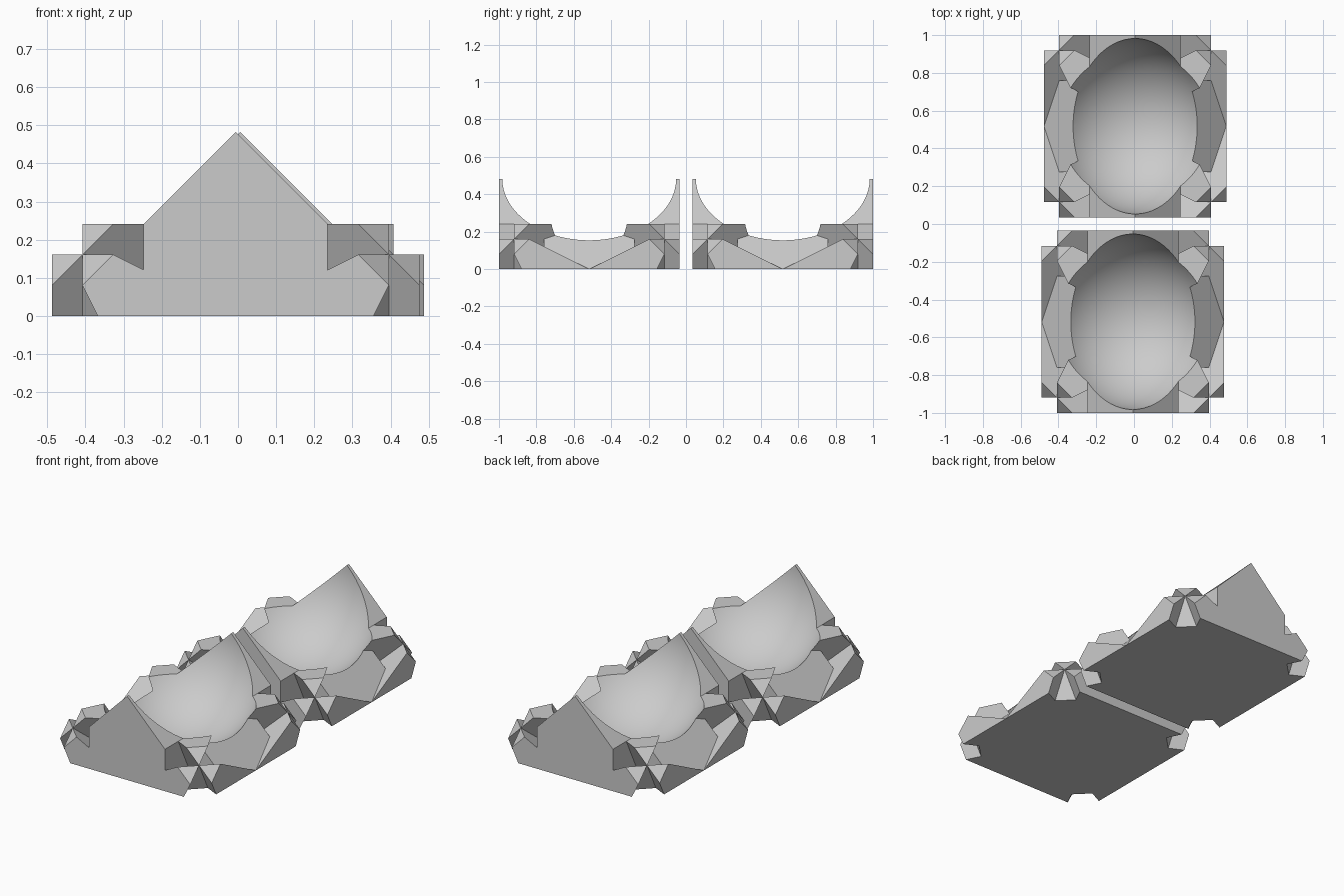
import bpy, bmesh, math
from itertools import combinations
from mathutils import Matrix, Vector

if "Cube" in bpy.data.objects:
    bpy.data.objects.remove(bpy.data.objects["Cube"])

U = 0.0804           # grid unit of the block (the block is 12 units wide)
BOWL_R = 5.78        # bowl radius in grid units

grey = bpy.data.materials.new("light_grey")
grey.diffuse_color = (0.6, 0.6, 0.6, 1)
grey.use_nodes = True
grey.node_tree.nodes["Principled BSDF"].inputs["Base Color"].default_value = grey.diffuse_color


def convex(name, planes):
    """Convex solid from half-spaces p*a + q*b + r*c <= d,
    where a, b, c are distances in from the left, front and bottom."""
    planes = planes + [(-1, 0, 0, 0), (0, -1, 0, 0), (0, 0, -1, 0)]
    points = set()
    for trio in combinations(planes, 3):
        m = Matrix([p[:3] for p in trio])
        if abs(m.determinant()) < 1e-6:
            continue
        v = m.inverted() @ Vector([p[3] for p in trio])
        if all(Vector(p[:3]).dot(v) <= p[3] + 1e-5 for p in planes):
            points.add(tuple(round(k, 5) + 0.0 for k in v))
    bm = bmesh.new()
    for a, b, c in points:
        bm.verts.new((a - 6, b - 6, c))
    bmesh.ops.convex_hull(bm, input=bm.verts[:])
    bmesh.ops.dissolve_limit(bm, angle_limit=0.01, verts=bm.verts[:], edges=bm.edges[:])
    bmesh.ops.recalc_face_normals(bm, faces=bm.faces[:])
    mesh = bpy.data.meshes.new(name)
    bm.to_mesh(mesh)
    bm.free()
    mesh.materials.append(grey)
    ob = bpy.data.objects.new(name, mesh)
    bpy.context.collection.objects.link(ob)
    return ob


def bake(ob):
    """Turn the modifiers into plain mesh."""
    deps = bpy.context.evaluated_depsgraph_get()
    deps.update()
    mesh = bpy.data.meshes.new_from_object(ob.evaluated_get(deps))
    ob.modifiers.clear()
    ob.data = mesh


def combine(ob, other, operation):
    mod = ob.modifiers.new(operation.lower(), 'BOOLEAN')
    mod.operation = operation
    mod.solver = 'EXACT'
    mod.object = other
    bake(ob)
    bpy.data.objects.remove(other)


# Half-spaces shared by the three lobes of each corner star
cap = (-1, -1, 1, 0)
low = (1, 1, 2, 6)
in_a = (-2, 1, -1, -3)
in_b = (1, -2, -1, -3)
wedge = (-1, 0, 1, 0)

# One quarter of the block: ridge body, side body, star lobes, corner filler
block = convex("front_block", [wedge, (-1, 0, 0, -3), (1, 0, 0, 6), (0, 1, 0, 6)])
parts = [
    convex("side_body", [wedge, (0, -1, 0, -3), (1, 0, 0, 6), (0, 1, 0, 6)]),
    convex("front_lobe", [low, in_a, cap, (1, 0, 0, 5), (0, 1, 0, 5)]),
    convex("side_lobe", [low, in_b, cap, (1, 0, 0, 4), (0, 1, 0, 6)]),
    convex("corner_filler", [(-2, -2, -1, -6), low, (1, 0, 0, 5), (0, 1, 0, 5)]),
    convex("top_lobe", [in_a, in_b, cap, (0, 0, 1, 3), (1, 0, 0, 4), (0, 1, 0, 5)]),
]
for part in parts:
    combine(block, part, 'UNION')

# Open the quarter along its two inner walls, then mirror it
bm = bmesh.new()
bm.from_mesh(block.data)
inner = [f for f in bm.faces
         if all(abs(v.co.x) < 1e-3 for v in f.verts)
         or all(abs(v.co.y) < 1e-3 for v in f.verts)]
bmesh.ops.delete(bm, geom=inner, context='FACES')
bm.to_mesh(block.data)
bm.free()
mirror = block.modifiers.new("mirror", 'MIRROR')
mirror.use_axis = (True, True, False)
mirror.use_clip = True
mirror.merge_threshold = 0.001
bake(block)

bm = bmesh.new()
bm.from_mesh(block.data)
bmesh.ops.dissolve_limit(bm, angle_limit=0.005, verts=bm.verts[:], edges=bm.edges[:])
bmesh.ops.recalc_face_normals(bm, faces=bm.faces[:])
bm.to_mesh(block.data)
bm.free()

# Round bowl hollowed out of the ridge
bpy.ops.mesh.primitive_uv_sphere_add(segments=96, ring_count=48, radius=BOWL_R,
                                     location=(0, 0, 6))
bowl = bpy.context.object
bowl.data.materials.append(grey)
combine(block, bowl, 'DIFFERENCE')
block.data.transform(Matrix.Scale(U, 4))

# Smooth bowl, sharp facets
bpy.ops.object.select_all(action='DESELECT')
block.select_set(True)
bpy.context.view_layer.objects.active = block
bpy.ops.object.shade_smooth_by_angle(angle=math.radians(12))

# Two matching blocks, one behind the other
back = block.copy()
back.name = "back_block"
bpy.context.collection.objects.link(back)
block.location = (-0.006, -0.5176, 0)
back.location = (0.006, 0.5176, 0)
